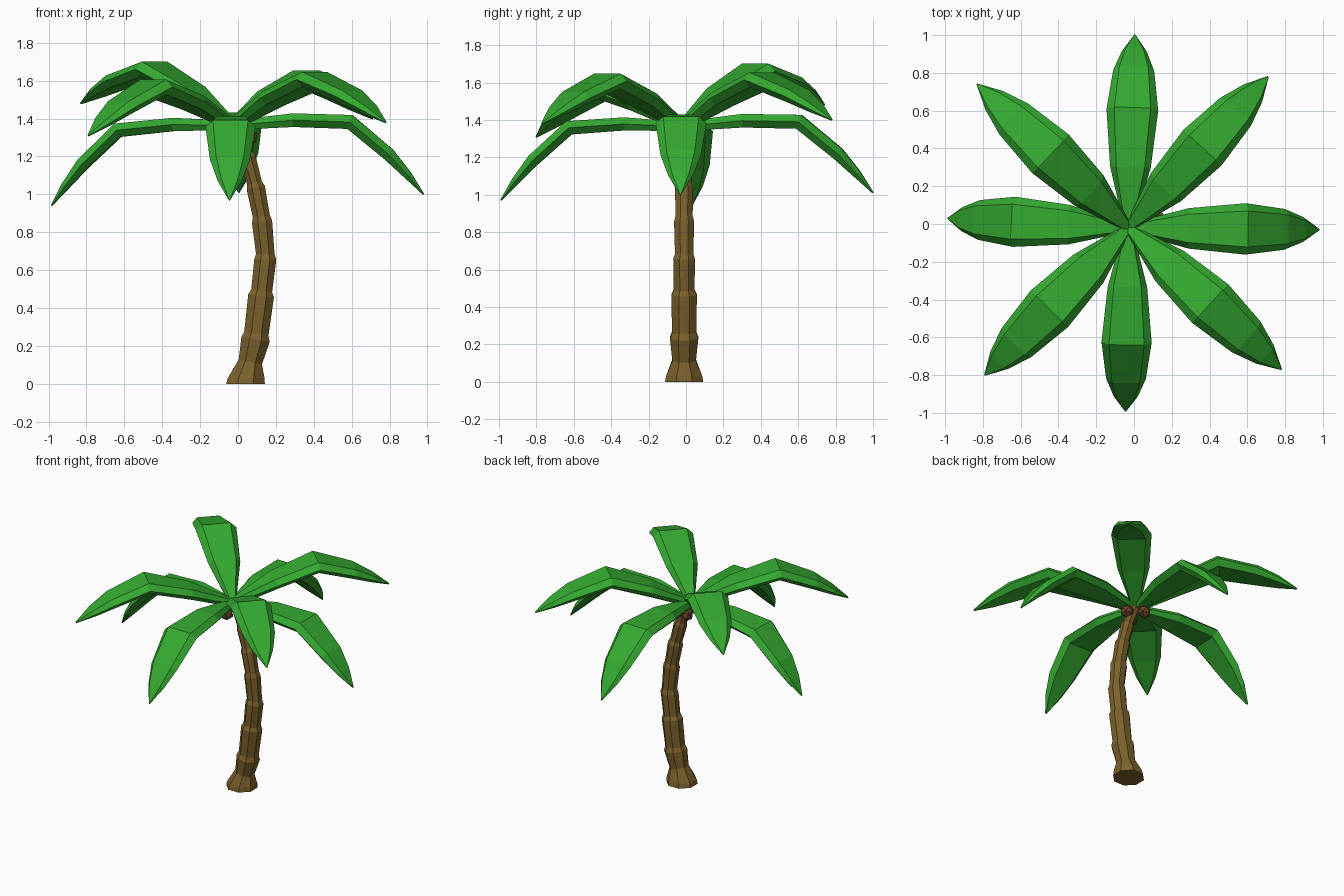
import bpy, bmesh
from math import sin, cos, pi, atan2, hypot
from mathutils import Vector, Matrix

if "Cube" in bpy.data.objects:
    bpy.data.objects.remove(bpy.data.objects["Cube"])


def material(name, color):
    m = bpy.data.materials.new(name)
    m.diffuse_color = (*color, 1)
    m.use_nodes = True
    m.node_tree.nodes["Principled BSDF"].inputs["Base Color"].default_value = m.diffuse_color
    return m


def loft(name, rings, mat):
    """Skin a list of equal-sized vertex rings and cap both ends."""
    bm = bmesh.new()
    loops = [[bm.verts.new(p) for p in ring] for ring in rings]
    n = len(loops[0])
    for a, b in zip(loops, loops[1:]):
        for i in range(n):
            j = (i + 1) % n
            bm.faces.new((a[i], a[j], b[j], b[i]))
    bm.faces.new(loops[0][::-1])
    bm.faces.new(loops[-1])
    bmesh.ops.recalc_face_normals(bm, faces=bm.faces)
    me = bpy.data.meshes.new(name)
    bm.to_mesh(me)
    bm.free()
    me.materials.append(mat)
    ob = bpy.data.objects.new(name, me)
    bpy.context.collection.objects.link(ob)
    return ob


bark = material("bark", (0.20, 0.12, 0.025))
leaf = material("leaf", (0.035, 0.40, 0.03))
shell = material("shell", (0.14, 0.06, 0.02))

# Trunk: curved, flared foot, a raised collar at the top of each segment (x, z, radius)
trunk = [(.04, 0, .11), (.043, .03, .105), (.065, .115, .068),
         (.093, .235, .082), (.097, .265, .070),
         (.122, .465, .074), (.125, .49, .060),
         (.144, .655, .063), (.144, .685, .053),
         (.127, .855, .058), (.123, .885, .049),
         (.094, 1.035, .053), (.087, 1.06, .043),
         (.052, 1.19, .047), (.044, 1.215, .038), (-.02, 1.37, .036)]
rings = []
for k, (x, z, r) in enumerate(trunk):
    a, b = trunk[max(k - 2, 0)], trunk[min(k + 2, len(trunk) - 1)]
    tilt = atan2(b[0] - a[0], b[1] - a[1]) if k > 1 else 0
    rot = Matrix.Translation((x, -.01, z)) @ Matrix.Rotation(tilt, 4, 'Y')
    rings.append([rot @ Vector((r * cos(2 * pi * (i + .5) / 8),
                                r * sin(2 * pi * (i + .5) / 8), 0)) for i in range(8)])
loft("trunk", rings, bark)

# Fronds: one arched hexagonal-section blade, aimed at each tip position
hub = Vector((-.03, -.02, 1.365))
# distance, height, half width, half thickness
spine = [(0, 0, .022, .025), (.32, .028, .107, .036), (.62, .02, .136, .039),
         (.825, -.15, .108, .034), (.925, -.258, .066, .022), (1.01, -.36, .004, .004)]
tips = [(.98, -.03, 1.0), (.71, .78, 1.40), (.005, 1.0, 1.01), (-.83, .74, 1.48),
        (-.985, .03, .94), (-.79, -.80, 1.31), (-.045, -.99, .97), (.78, -.77, 1.38)]
rest = atan2(spine[-1][1], spine[-1][0])
for n, tip in enumerate(tips):
    d = Vector(tip) - hub
    pitch = atan2(d.z, hypot(d.x, d.y)) - rest
    scale = d.length / hypot(spine[-1][0], spine[-1][1])
    mat = (Matrix.Translation(hub) @ Matrix.Rotation(atan2(d.y, d.x), 4, 'Z')
           @ Matrix.Rotation(-pitch, 4, 'Y') @ Matrix.Scale(scale, 4))
    rings = []
    for k, (s, h, w, t) in enumerate(spine):
        a, b = spine[max(k - 1, 0)], spine[min(k + 1, len(spine) - 1)]
        ang = atan2(b[1] - a[1], b[0] - a[0])
        up = Vector((-sin(ang), 0, cos(ang)))
        hexagon = [(1, 0), (.7, 1), (-.7, 1), (-1, 0), (-.7, -1), (.7, -1)]
        rings.append([mat @ (Vector((s, u * w, h)) + up * v * t) for u, v in hexagon])
    loft(f"frond_{n + 1}", rings, leaf)

# Coconuts under the crown
for n, c in enumerate([(.06, 0, 1.30), (-.045, .055, 1.31), (-.04, -.075, 1.30)]):
    bpy.ops.mesh.primitive_ico_sphere_add(subdivisions=1, radius=.048, location=c)
    ob = bpy.context.object
    ob.name = f"coconut_{n + 1}"
    ob.data.materials.append(shell)
